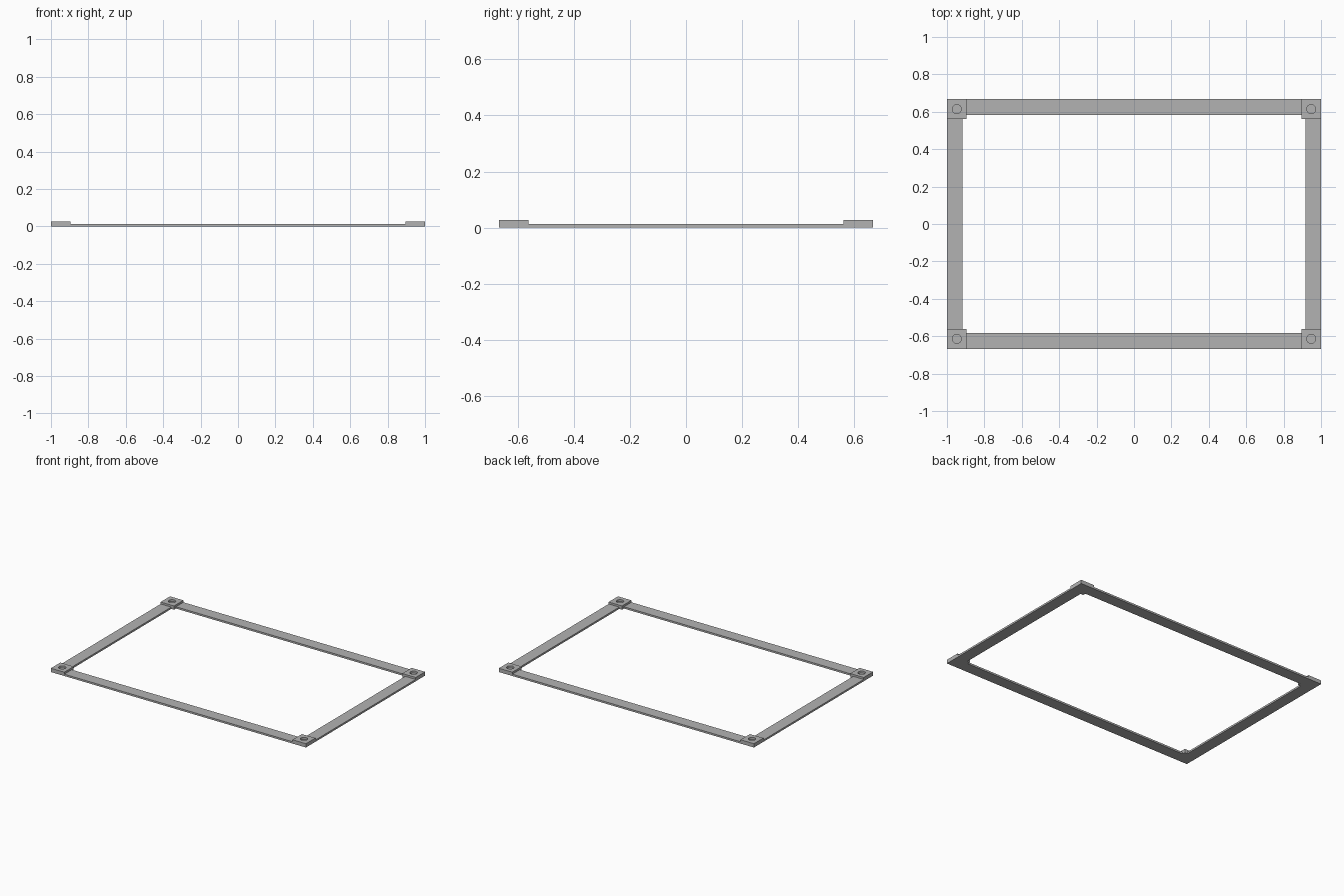
import bpy

if "Cube" in bpy.data.objects:
    bpy.data.objects.remove(bpy.data.objects["Cube"], do_unlink=True)

HALF_X, HALF_Y = 1.0, 0.667   # outer half sizes
RAIL_W, RAIL_H = 0.083, 0.013
PAD, PAD_H = 0.105, 0.027
HOLE_R = 0.024

grey = bpy.data.materials.new("grey")
grey.use_nodes = True
grey.diffuse_color = (0.45, 0.45, 0.45, 1)
grey.node_tree.nodes["Principled BSDF"].inputs["Base Color"].default_value = (0.45, 0.45, 0.45, 1)


def block(name, x, y, size_x, size_y, height):
    """Box standing on the ground, centred on x and y."""
    bpy.ops.mesh.primitive_cube_add(size=1, location=(x, y, height / 2))
    ob = bpy.context.object
    ob.name = name
    ob.scale = (size_x, size_y, height)
    bpy.ops.object.transform_apply(location=False, rotation=False, scale=True)
    ob.data.materials.append(grey)
    return ob


# Thin rails between the corner pads
for side, name in ((-1, "front_rail"), (1, "back_rail")):
    block(name, 0, side * (HALF_Y - RAIL_W / 2), 2 * (HALF_X - PAD), RAIL_W, RAIL_H)
for side, name in ((-1, "right_rail"), (1, "left_rail")):
    block(name, side * (HALF_X - RAIL_W / 2), 0, RAIL_W, 2 * (HALF_Y - PAD), RAIL_H)

# Raised corner pads, each with a blind round hole down to rail height
for sx, x_name in ((-1, "right"), (1, "left")):
    for sy, y_name in ((-1, "front"), (1, "back")):
        x, y = sx * (HALF_X - PAD / 2), sy * (HALF_Y - PAD / 2)
        pad = block(f"{y_name}_{x_name}_corner_pad", x, y, PAD, PAD, PAD_H)
        bpy.ops.mesh.primitive_cylinder_add(vertices=32, radius=HOLE_R, depth=PAD_H,
                                            location=(x, y, RAIL_H + PAD_H / 2))
        cutter = bpy.context.object
        cutter.hide_render = True
        cutter.data.materials.append(grey)
        cut = pad.modifiers.new("hole", "BOOLEAN")
        cut.operation = "DIFFERENCE"
        cut.solver = "EXACT"
        cut.object = cutter
        bpy.ops.object.select_all(action="DESELECT")
        pad.select_set(True)
        bpy.context.view_layer.objects.active = pad
        bpy.ops.object.modifier_apply(modifier=cut.name)
        bpy.data.objects.remove(cutter, do_unlink=True)
        bpy.ops.object.shade_smooth_by_angle()
